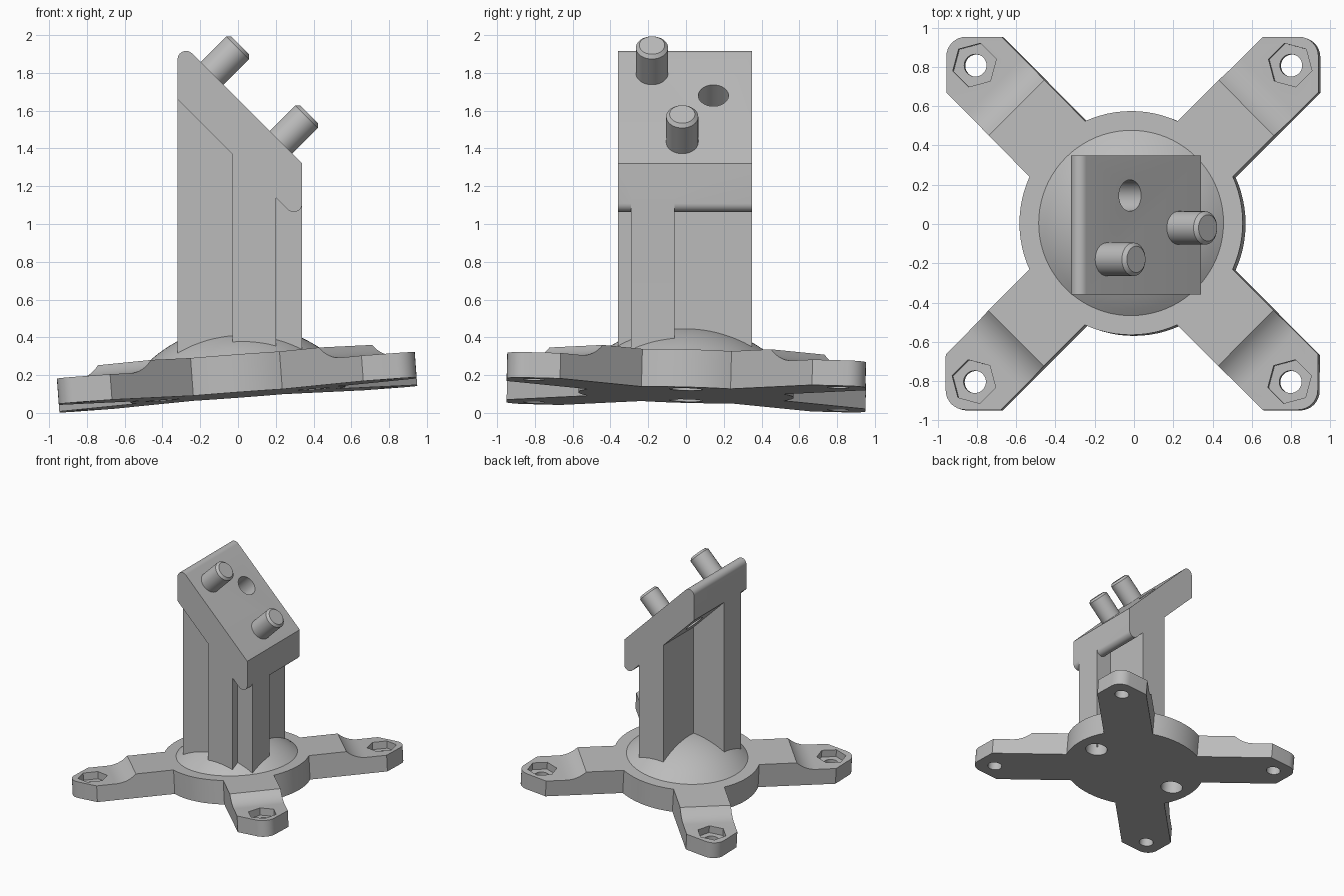
import bpy, bmesh
from math import sin, cos, pi, sqrt, radians, asin, atan2
from mathutils import Vector, Matrix

default = bpy.data.objects.get("Cube")
if default:
    bpy.data.objects.remove(default)

grey = bpy.data.materials.new("plain_grey")
grey.use_nodes = True
colour = (0.5, 0.5, 0.5, 1)
grey.diffuse_color = colour
for node in grey.node_tree.nodes:
    if node.type == 'BSDF_PRINCIPLED':
        node.inputs["Base Color"].default_value = colour


def arc(cx, cy, r, a0, a1, n):
    """Points on an arc, angles in degrees."""
    return [(cx + r * cos(radians(a0 + (a1 - a0) * i / n)),
             cy + r * sin(radians(a0 + (a1 - a0) * i / n))) for i in range(n + 1)]


def prism(bm, pts, offset):
    """Closed solid swept from a 3D polygon along an offset."""
    low = [bm.verts.new(p) for p in pts]
    high = [bm.verts.new(Vector(p) + Vector(offset)) for p in pts]
    bm.faces.new(low)
    bm.faces.new(high)
    for i in range(len(low)):
        j = (i + 1) % len(low)
        bm.faces.new((low[i], low[j], high[j], high[i]))


def finish(bm, name):
    bmesh.ops.recalc_face_normals(bm, faces=bm.faces)
    mesh = bpy.data.meshes.new(name)
    bm.to_mesh(mesh)
    bm.free()
    mesh.materials.append(grey)
    obj = bpy.data.objects.new(name, mesh)
    bpy.context.collection.objects.link(obj)
    return obj


def side_block(name, pts, y0, y1):
    """Front-view (x, z) profile swept from y0 to y1."""
    bm = bmesh.new()
    prism(bm, [(x, y0, z) for x, z in pts], (0, y1 - y0, 0))
    return finish(bm, name)


def lathe(name, profile, steps=64):
    """(radius, z) profile turned around z."""
    bm = bmesh.new()
    vs = [bm.verts.new((r, 0, z)) for r, z in profile]
    es = [bm.edges.new(pair) for pair in zip(vs, vs[1:])]
    bmesh.ops.spin(bm, geom=vs + es, cent=(0, 0, 0), axis=(0, 0, 1),
                   angle=2 * pi, steps=steps, use_duplicate=False)
    bmesh.ops.remove_doubles(bm, verts=bm.verts, dist=1e-5)
    return finish(bm, name)


def combine(obj, other, operation):
    """Boolean two solids, bake the result and drop the helper."""
    mod = obj.modifiers.new("boolean", 'BOOLEAN')
    mod.operation = operation
    mod.solver = 'EXACT'
    mod.object = other
    other.hide_render = True
    bpy.context.view_layer.update()
    deps = bpy.context.evaluated_depsgraph_get()
    mesh = bpy.data.meshes.new_from_object(obj.evaluated_get(deps))
    obj.modifiers.clear()
    obj.data = mesh
    bpy.data.objects.remove(other)


def tube(bm, x, y, r, z0, z1, n, turn=0):
    ring = [(x + r * cos(turn + 2 * pi * i / n), y + r * sin(turn + 2 * pi * i / n), z0)
            for i in range(n)]
    prism(bm, ring, (0, 0, z1 - z0))


# Base plate: disc and four arms as one outline
DISC, HALF, THICK, TIP = 0.57, 0.2, 0.2, 0.135
EDGE = 0.95
tilt = Matrix.Translation((0, 0, 0.095)) @ Matrix.Rotation(-0.074, 4, 'Y') @ Matrix.Rotation(-0.026, 4, 'X')
arm_angles = [pi / 4 + k * pi / 2 for k in range(4)]
root = sqrt(DISC ** 2 - HALF ** 2)
shoulder = EDGE * sqrt(2) - HALF
half_deg = asin(HALF / DISC) * 180 / pi
arm_part = ([(root, -HALF), (shoulder, -HALF)]
            + arc((EDGE - 0.1) * sqrt(2), 0, 0.1, -45, 45, 8)
            + [(shoulder, HALF)] + arc(0, 0, DISC, half_deg, 90 - half_deg, 12)[:-1])
outline = []
for a in arm_angles:
    outline += [Matrix.Rotation(a, 3, 'Z') @ Vector((r, t, 0)) for r, t in arm_part]
bm = bmesh.new()
prism(bm, outline, (0, 0, THICK))
base = finish(bm, "base_plate")

# Curved step down to the thinner arm tips
R = (THICK - TIP) / (1 - cos(pi / 4))
step = arc(0.83 + R * sin(pi / 4), TIP + R, R, 225, 270, 8)
step += [(1.6, TIP), (1.6, 0.4), (0.83, 0.4)]
bm = bmesh.new()
for a in arm_angles:
    turn = Matrix.Rotation(a, 3, 'Z')
    prism(bm, [turn @ Vector((r, -0.3, z)) for r, z in step], turn @ Vector((0, 0.6, 0)))
combine(base, finish(bm, "step_cutter"), 'DIFFERENCE')

# Hexagonal recesses
bm = bmesh.new()
for a in arm_angles:
    tube(bm, 1.14 * cos(a), 1.14 * sin(a), 0.115, 0.075, 0.3, 6, a)
combine(base, finish(bm, "hex_cutter"), 'DIFFERENCE')

# Screw holes through the tips and two blind holes underneath
bm = bmesh.new()
for a in arm_angles:
    tube(bm, 1.14 * cos(a), 1.14 * sin(a), 0.057, -0.1, 0.3, 32)
for x in (-0.4, 0.4):
    tube(bm, x, 0, 0.088, -0.1, 0.13, 32)
combine(base, finish(bm, "hole_cutter"), 'DIFFERENCE')
base.matrix_world = tilt

# Dome on the disc
RAD, RISE = 0.472, 0.17
ball = (RAD ** 2 + RISE ** 2) / (2 * RISE)
low = atan2(ball - RISE, RAD) * 180 / pi
profile = arc(0, THICK + RISE - ball, ball, low, 90, 12)
profile[-1] = (0, THICK + RISE)
dome = lathe("dome", [(0, THICK - 0.02), (RAD, THICK - 0.02)] + profile, 80)
dome.matrix_world = tilt

# Slanted head with two rounded corners
LEFT, RIGHT, FRONT, BACK = -0.32, 0.34, -0.36, 0.35
TOP, UNDER = 1.66, 1.34          # x + z on the sloping faces
r = 0.045
k = (1 + sqrt(2)) * r
head_profile = ([(RIGHT, TOP - RIGHT)]
                + arc(RIGHT - r, UNDER - RIGHT + k, r, 0, -135, 10)
                + [(LEFT, UNDER - LEFT)]
                + arc(LEFT + r, TOP - LEFT - k, r, 180, 45, 10))
tower = side_block("tower", head_profile, FRONT, BACK)

# Cross-shaped column under the head
for name, x0, x1, y0, y1 in (("long_web", LEFT, RIGHT, -0.29, -0.06),
                             ("cross_web", -0.03, 0.2, FRONT, BACK)):
    web = side_block(name, [(x0, 0.2), (x1, 0.2), (x1, 1.5 - x1), (x0, 1.5 - x0)], y0, y1)
    combine(tower, web, 'UNION')

# Hole through the head
slant = Matrix.Rotation(pi / 4, 4, 'Y')
bm = bmesh.new()
tube(bm, 0, 0, 0.08, -0.3, 0.3, 40)
bm.transform(Matrix.Translation((-0.1, 0.145, 1.6)) @ slant)
combine(tower, finish(bm, "head_hole_cutter"), 'DIFFERENCE')

# Chamfered pins standing square to the slope
SUNK, LENGTH, PIN = 0.05, 0.21, 0.085
for name, across, y in (("upper_pin", 1.935, -0.18), ("lower_pin", 1.205, -0.02)):
    pin = lathe(name, [(0, -SUNK), (PIN, -SUNK), (PIN, LENGTH - 0.018),
                       (PIN - 0.018, LENGTH), (0, LENGTH)], 40)
    pin.matrix_world = Matrix.Translation(((TOP - across) / 2, y, (TOP + across) / 2)) @ slant

# Smooth rounded surfaces, keep hard edges
for obj in bpy.context.view_layer.objects:
    obj.select_set(False)
for obj in [o for o in bpy.context.collection.objects if o.type == 'MESH']:
    obj.select_set(True)
    bpy.context.view_layer.objects.active = obj
    bpy.ops.object.shade_smooth_by_angle(angle=radians(30))
    obj.select_set(False)
